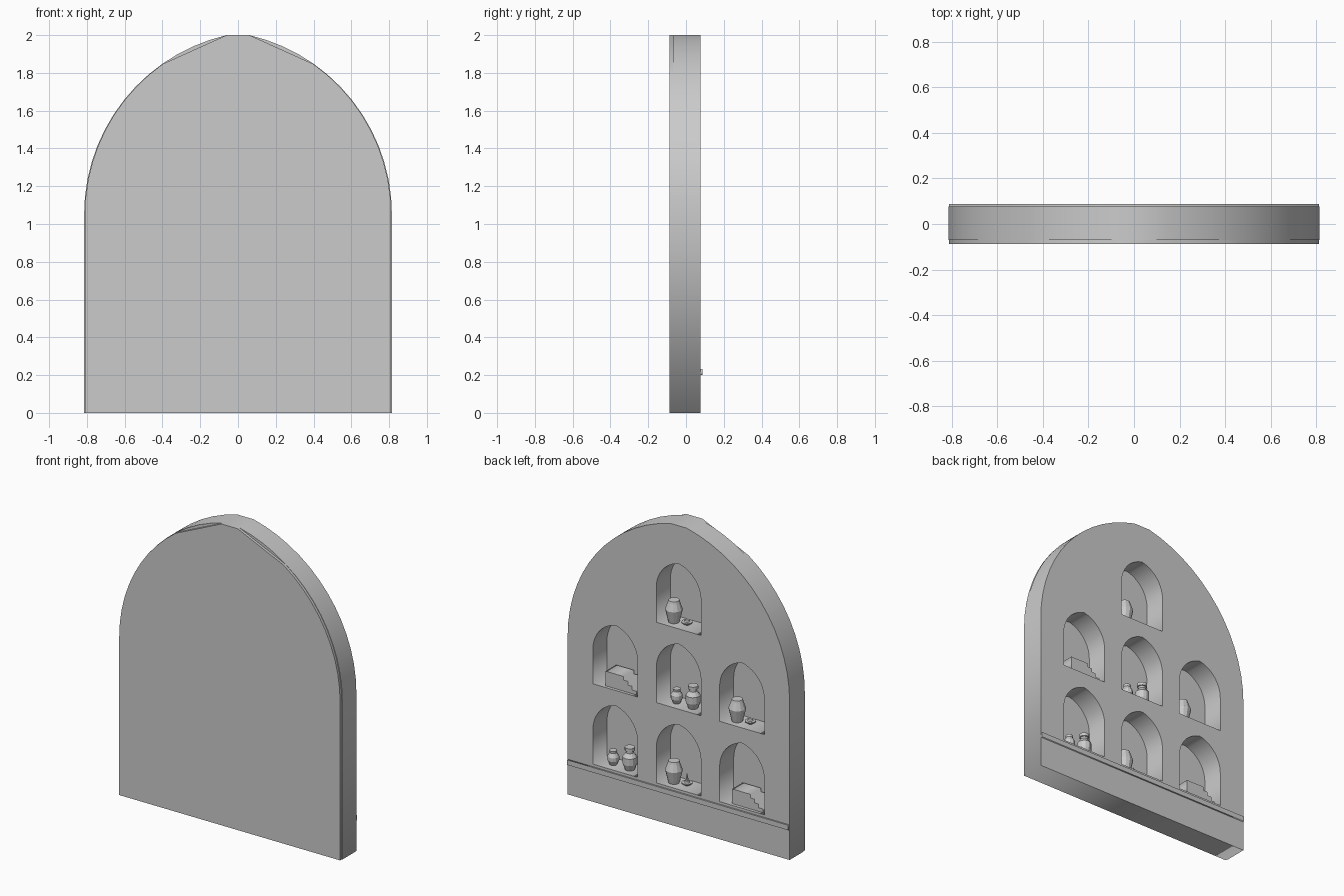
import bpy, bmesh, math

if "Cube" in bpy.data.objects:
    bpy.data.objects.remove(bpy.data.objects["Cube"])

stone = bpy.data.materials.new("grey_stone")
stone.diffuse_color = (0.6, 0.6, 0.6, 1)
stone.use_nodes = True
stone.node_tree.nodes["Principled BSDF"].inputs["Base Color"].default_value = stone.diffuse_color

FLOORS = (0.25, 0.783, 1.316)      # niche floor heights
COL = 0.465                        # side niche column
MID_Y = 0.008                      # depth centre of the niches


def arch(half, z0, spring, top, flat=0.0, n=12, cx=0.0, skip=0):
    """Pointed arch outline; skip drops points just below the crown."""
    rise = top - spring
    c = (half**2 - flat**2 - rise**2) / (2 * (half - flat))
    r = half - c
    end = math.atan2(rise, flat - c)
    pts = [(half, z0)]
    for i in range(n + 1):
        if n - skip <= i < n:
            continue
        a = end * i / n
        pts.append((c + r * math.cos(a), spring + r * math.sin(a)))
    left = [(-x, z) for x, z in reversed(pts)]
    if flat == 0:
        left = left[1:]
    return [(x + cx, z) for x, z in pts + left]


def slab(name, outlines, y0, y1):
    """Extrude outlines (first outer, the rest holes) from y0 to y1."""
    cu = bpy.data.curves.new(name, 'CURVE')
    cu.dimensions = '2D'
    cu.fill_mode = 'BOTH'
    cu.extrude = (y1 - y0) / 2
    for pts in outlines:
        s = cu.splines.new('POLY')
        s.points.add(len(pts) - 1)
        for p, (x, z) in zip(s.points, pts):
            p.co = (x, z, 0, 1)
        s.use_cyclic_u = True
    cu.materials.append(stone)
    ob = bpy.data.objects.new(name, cu)
    ob.rotation_euler.x = math.pi / 2
    ob.location.y = (y0 + y1) / 2
    bpy.context.collection.objects.link(ob)
    bpy.ops.object.select_all(action='DESELECT')
    ob.select_set(True)
    bpy.context.view_layer.objects.active = ob
    bpy.ops.object.convert(target='MESH')
    return ob


def lathe(name, profile, x, y, z, sides=12):
    """Stack of rings (radius, height) closed at both ends."""
    bm = bmesh.new()
    rings = [[bm.verts.new((r * math.cos(2 * math.pi * i / sides),
                            r * math.sin(2 * math.pi * i / sides), h))
              for i in range(sides)] for r, h in profile]
    for a, b in zip(rings, rings[1:]):
        for i in range(sides):
            j = (i + 1) % sides
            bm.faces.new((a[i], a[j], b[j], b[i]))
    bm.faces.new(rings[0][::-1])
    bm.faces.new(rings[-1])
    me = bpy.data.meshes.new(name)
    bm.to_mesh(me)
    bm.free()
    me.materials.append(stone)
    ob = bpy.data.objects.new(name, me)
    ob.location = (x, y, z)
    bpy.context.collection.objects.link(ob)


# wall with seven arched niches, closed by a thinner-edged backing panel
places = [(0, z) for z in FLOORS] + [(s * COL, z) for s in (-1, 1) for z in FLOORS[:2]]
niches = [arch(0.164, z, z + 0.232, z + 0.432, n=10, cx=x) for x, z in places]
slab("niche_wall", [arch(0.815, 0, 1.05, 2.0, 0.06, 14)] + niches, -0.07, 0.0775)
slab("backing_panel", [arch(0.811, 0, 1.05, 2.0, 0.06, 14, skip=3)], -0.0875, -0.07)

# thin ledge below the niches
slab("ledge", [[(-0.812, 0.2), (0.812, 0.2), (0.812, 0.233), (-0.812, 0.233)]], 0.0775, 0.0875)

# storage jar with a small dish
BIG_JAR = [(0.034, 0), (0.039, 0.02), (0.054, 0.085), (0.038, 0.13), (0.034, 0.145)]
DISH = [(0.018, 0), (0.034, 0.012), (0.034, 0.018), (0.018, 0.019), (0.014, 0.028)]
for i, (x, z) in enumerate([(0, FLOORS[2]), (-COL, FLOORS[1]), (0, FLOORS[0])]):
    lathe("storage_jar", BIG_JAR, x + 0.083, MID_Y, z)
    lathe("dish", DISH, x - 0.003, MID_Y - 0.015, z)
    if i == 2:   # pointed wick on the lowest dish
        lathe("lamp_wick", [(0.01, 0.026), (0.002, 0.075)], x - 0.003, MID_Y - 0.015, z, 8)

# small pot beside a necked bottle
POT = [(0.022, 0), (0.036, 0.03), (0.036, 0.055), (0.022, 0.08), (0.024, 0.095)]
BOTTLE = [(0.03, 0), (0.045, 0.04), (0.045, 0.085), (0.024, 0.112),
          (0.024, 0.125), (0.031, 0.127), (0.031, 0.148)]
for x, z in [(0, FLOORS[1]), (COL, FLOORS[0])]:
    lathe("small_pot", POT, x + 0.063, MID_Y, z)
    lathe("bottle", BOTTLE, x - 0.058, MID_Y, z)

# block with three steps going down
for x, z in [(COL, FLOORS[1]), (-COL, FLOORS[0])]:
    prof = [(x + 0.086, z), (x + 0.086, z + 0.097), (x - 0.047, z + 0.097)]
    for k in (3, 2, 1):
        edge = x - 0.047 - 0.031 * (3 - k)
        prof += [(edge, z + 0.0243 * k), (edge - 0.031, z + 0.0243 * k)]
    prof.append((x - 0.14, z))
    slab("stepped_block", [prof], -0.053, 0.057)
